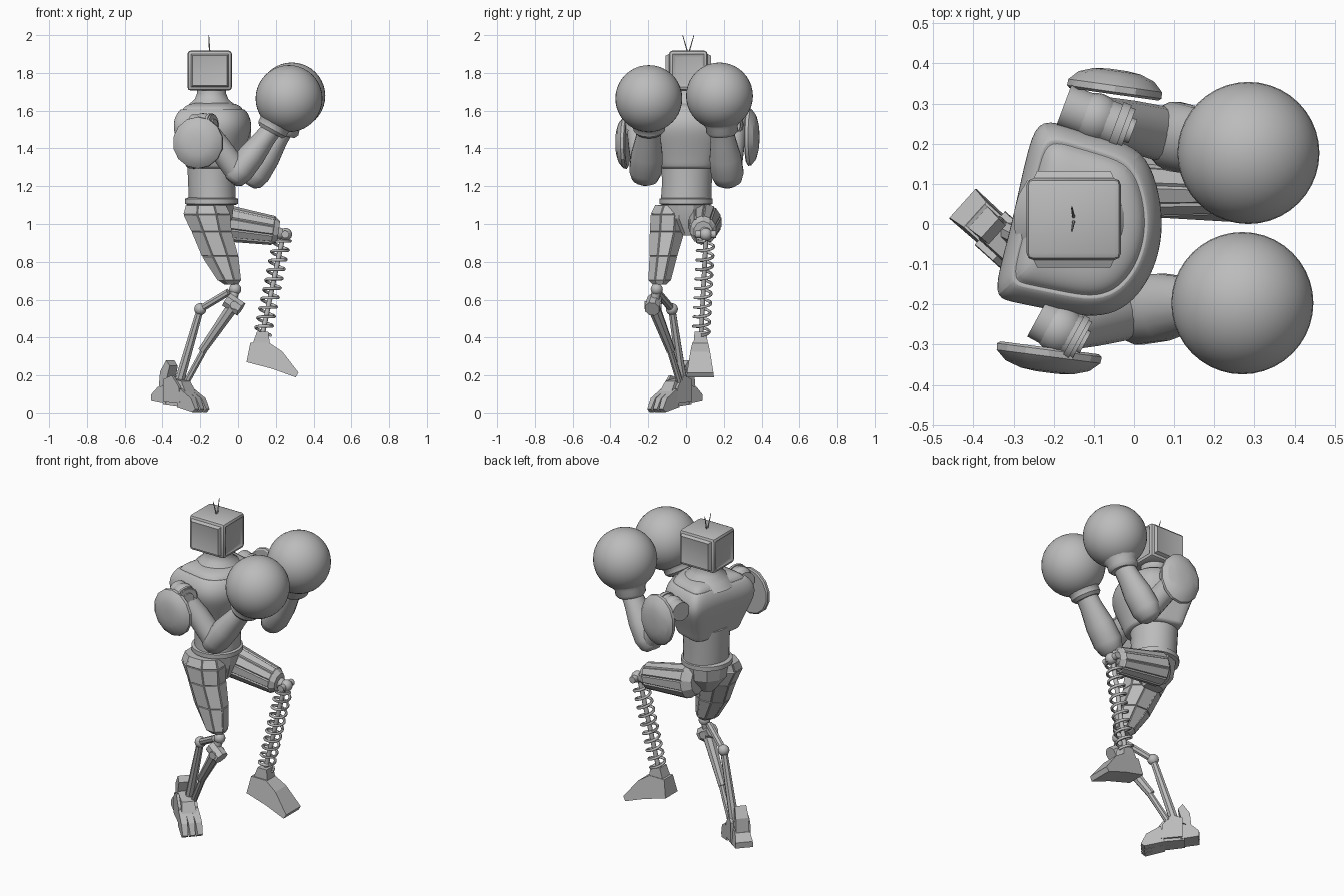
import bpy, bmesh, math
from mathutils import Vector, Matrix

cube = bpy.data.objects.get("Cube")
if cube:
    bpy.data.objects.remove(cube)

# Single metal colour
metal = bpy.data.materials.new("plain grey metal")
metal.use_nodes = True
GREY = (0.5, 0.5, 0.5, 1)
metal.diffuse_color = GREY
metal.node_tree.nodes["Principled BSDF"].inputs["Base Color"].default_value = GREY

X, Y, Z = Vector((1, 0, 0)), Vector((0, 1, 0)), Vector((0, 0, 1))


def shade(obj, angle):
    bpy.ops.object.select_all(action='DESELECT')
    obj.select_set(True)
    bpy.context.view_layer.objects.active = obj
    bpy.ops.object.shade_smooth_by_angle(angle=math.radians(angle))


def finish(name, bm, angle=40):
    bmesh.ops.recalc_face_normals(bm, faces=bm.faces[:])
    mesh = bpy.data.meshes.new(name)
    bm.to_mesh(mesh)
    bm.free()
    obj = bpy.data.objects.new(name, mesh)
    bpy.context.collection.objects.link(obj)
    mesh.materials.append(metal)
    if angle:
        shade(obj, angle)
    return obj


def loft(name, stations, side=X, axis=None, n=24, shape=None, panel=0, angle=40):
    """Skin rings (x, y, z, half width, half depth) lying across one axis."""
    if axis is None:
        axis = Vector(stations[-1][:3]) - Vector(stations[0][:3])
    axis = axis.normalized()
    v = axis.cross(side).normalized()
    u = v.cross(axis)
    if shape is None:
        turns = [(i + 0.5) * math.tau / n for i in range(n)]
        shape = [(math.cos(t), math.sin(t)) for t in turns]
    bm = bmesh.new()
    rings = []
    for x, y, z, a, b in stations:
        c = Vector((x, y, z))
        rings.append([bm.verts.new(c + u * a * p + v * b * q) for p, q in shape])
    walls = []
    count = len(shape)
    for low, high in zip(rings, rings[1:]):
        for i in range(count):
            j = (i + 1) % count
            walls.append(bm.faces.new((low[i], low[j], high[j], high[i])))
    bm.faces.new(rings[0][::-1])
    bm.faces.new(rings[-1])
    bmesh.ops.recalc_face_normals(bm, faces=bm.faces[:])
    if panel:
        big = [f for f in walls if f.calc_area() > 0.003]
        bmesh.ops.inset_individual(bm, faces=big, thickness=panel, depth=panel)
    return finish(name, bm, angle)


def rod(name, start, end, r, r_end=None, n=16):
    r_end = r_end or r
    side = Y if abs((Vector(end) - Vector(start)).normalized().y) < 0.8 else X
    return loft(name, [(*start, r, r), (*end, r_end, r_end)], side, n=n)


def ball(name, centre, r, segments=20):
    bm = bmesh.new()
    bmesh.ops.create_uvsphere(bm, u_segments=segments, v_segments=segments // 2, radius=r)
    bmesh.ops.translate(bm, verts=bm.verts, vec=centre)
    return finish(name, bm)


def prism(name, points, origin=(0, 0, 0), yaw=0):
    """Side profile (forward, up, half width) made solid and turned about z."""
    bm = bmesh.new()
    sides = [[bm.verts.new((x, s * w, z)) for x, z, w in points] for s in (-1, 1)]
    for ring in sides:
        bm.faces.new(ring)
    for i in range(len(points)):
        j = (i + 1) % len(points)
        bm.faces.new((sides[0][i], sides[0][j], sides[1][j], sides[1][i]))
    place = Matrix.Translation(origin) @ Matrix.Rotation(math.radians(yaw), 4, 'Z')
    bm.transform(place)
    return finish(name, bm, 0)


# Head: bevelled box with raised side panels and a recessed screen
bm = bmesh.new()
bmesh.ops.create_cube(bm, size=1)
bm.transform(Matrix.Translation((-0.15, 0.012, 1.812)) @ Matrix.Diagonal((0.236, 0.204, 0.212, 1)))
bmesh.ops.bevel(bm, geom=bm.edges[:], offset=0.018, segments=2, affect='EDGES', profile=0.5)
for f in [f for f in bm.faces if f.calc_area() > 0.02 and abs(f.normal.z) < 0.5]:
    rise = 0.018 if abs(f.normal.y) > 0.5 else -0.006
    bmesh.ops.inset_individual(bm, faces=[f], thickness=0.012, depth=rise)
    bmesh.ops.inset_individual(bm, faces=[f], thickness=0.014, depth=-0.003)
finish("head", bm, 35)
for s in (-1, 1):
    rod("antenna", (-0.15, 0.012 + s * 0.004, 1.91), (-0.155, 0.012 + s * 0.03, 2.0), 0.004, 0.002, 6)

# Neck, chest shell, abdomen, belt and pelvis
loft("neck", [(-0.14, 0.01, z, r, r) for z, r in
              ((1.59, 0.16), (1.63, 0.125), (1.66, 0.09), (1.69, 0.078), (1.72, 0.078))], axis=Z)
MID = (-0.13, 0.01)
plan = [(0.07, 0), (0.055, 0.1), (0.02, 0.18), (-0.06, 0.21), (-0.15, 0.235), (-0.23, 0.26),
        (-0.26, 0.2), (-0.3, 0), (-0.335, -0.12), (-0.34, -0.18), (-0.3, -0.19), (-0.2, -0.21),
        (-0.1, -0.23), (-0.03, -0.21), (0.02, -0.16), (0.055, -0.09)]
plan = [(x - MID[0], y - MID[1]) for x, y in plan]
levels = [(1.29, 0.62), (1.3, 0.71), (1.34, 0.76), (1.42, 0.9), (1.5, 1.04), (1.555, 1.01),
          (1.59, 0.92), (1.61, 0.83), (1.6, 0.8), (1.617, 0.77), (1.637, 0.62), (1.645, 0.3)]
chest = loft("chest_shell", [(*MID, z, s, s) for z, s in levels], axis=Z, shape=plan)
chest.modifiers.new("rounding", 'SUBSURF').levels = 2
chest.modifiers["rounding"].render_levels = 2
shade(chest, 60)
loft("abdomen", [(-0.135, 0, 1.11, 0.125, 0.135), (-0.14, 0.005, 1.22, 0.125, 0.132),
                 (-0.14, 0.005, 1.34, 0.13, 0.14)], axis=Z, n=32)
loft("belt", [(-0.14, 0, z, r, r) for z, r in
              ((1.1, 0.125), (1.107, 0.142), (1.133, 0.142), (1.14, 0.125))], axis=Z, n=32)
loft("pelvis", [(-0.14, 0, 1.11, 0.125, 0.13), (-0.14, 0, 1.03, 0.115, 0.12),
                (-0.13, 0.01, 0.94, 0.06, 0.04)], axis=Z, n=10, angle=25)


def arm(side, shoulder, elbow, wrist, glove, axle):
    """Shoulder joint, upper arm, forearm, cuff and round glove."""
    s, e, w, g = (Vector(p) for p in (shoulder, elbow, wrist, glove))
    a = Vector(axle)
    ball(side + "_shoulder_ball", s, 0.062)
    rod(side + "_shoulder_axle", s - a, s + a, 0.055, n=24)
    rod(side + "_axle_rim", s + a * 0.6, s + a * 0.85, 0.061, n=24)
    rod(side + "_axle_cap", s + a, s + a * 1.15, 0.032)
    loft(side + "_upper_arm", [(*s, 0.055, 0.055), (*s.lerp(e, 0.45), 0.064, 0.064),
                               (*e, 0.07, 0.065)], Y, n=16)
    path = ((-0.2, 0.04), (-0.13, 0.07), (0.05, 0.088), (0.4, 0.085), (0.75, 0.068), (1, 0.062))
    loft(side + "_forearm", [(*e.lerp(w, t), r, r * 0.85) for t, r in path], Y, n=16)
    loft(side + "_glove_cuff", [(*w.lerp(g, t), r, r) for t, r in
                                ((-0.15, 0.07), (-0.05, 0.085), (0.1, 0.085), (0.3, 0.11))], Y)
    ball(side + "_glove", g, 0.177, 40)


arm("right", (-0.185, -0.262, 1.525), (0, -0.215, 1.27), (0.185, -0.195, 1.51),
    (0.27, -0.197, 1.664), (0.055, -0.03, 0))
arm("left", (-0.095, 0.265, 1.525), (0.09, 0.22, 1.255), (0.24, 0.19, 1.5),
    (0.285, 0.177, 1.678), (0.08, -0.03, 0))


def shoulder_pad(name, base, normal, wide, tall):
    b, d = Vector(base), Vector(normal).normalized()
    dome = ((0, 0.94), (0.006, 1), (0.022, 0.99), (0.045, 0.8), (0.058, 0.5), (0.062, 0.2))
    loft(name, [(*(b + d * t), wide * k, tall * k) for t, k in dome], X, d, n=14, angle=25)


shoulder_pad("right_shoulder_pad", (-0.21, -0.308, 1.43), (-0.13, -0.99, 0), 0.135, 0.138)
shoulder_pad("left_shoulder_pad", (-0.05, 0.323, 1.46), (0.14, 0.99, 0), 0.122, 0.152)

# Standing right leg: faceted thigh, knee hardware and thin struts
loft("right_thigh", [(-0.17, -0.085, 1.1, 0.11, 0.08), (-0.165, -0.095, 1.05, 0.13, 0.095),
                     (-0.14, -0.1, 0.96, 0.11, 0.095), (-0.095, -0.12, 0.83, 0.1, 0.075),
                     (-0.045, -0.14, 0.7, 0.062, 0.06), (-0.035, -0.14, 0.68, 0.04, 0.04)],
     axis=Z, n=8, panel=0.004, angle=20)
knee, hock = (-0.015, -0.155, 0.655), (-0.2, -0.075, 0.55)
ball("right_knee_ball", knee, 0.032)
rod("right_knee_link", knee, (-0.03, -0.165, 0.59), 0.024)
rod("right_knee_barrel", (-0.06, -0.165, 0.6), (0.015, -0.18, 0.55), 0.042, n=8)
rod("right_knee_pin", (-0.02, -0.22, 0.57), (-0.02, -0.13, 0.57), 0.022, n=12)
rod("right_rear_link", (-0.05, -0.15, 0.64), hock, 0.02, n=8)
ball("right_hock_ball", hock, 0.032)
rod("right_rear_strut", hock, (-0.31, -0.02, 0.17), 0.02, 0.027, n=8)
rod("right_front_strut", (-0.03, -0.17, 0.56), (-0.19, -0.08, 0.33), 0.034, 0.024, n=8)
rod("right_front_piston", (-0.16, -0.095, 0.37), (-0.27, -0.035, 0.17), 0.018, n=8)

# Standing foot: narrow core, heel, brackets and three toes along one heading
FOOT, TURN = Vector((-0.307, -0.057, 0)), -42
across = Vector((0.67, 0.74, 0))
prism("right_foot_core", [(-0.08, 0.045, 0.045), (0.07, 0.03, 0.05), (0.09, 0.09, 0.045),
                          (0.04, 0.17, 0.035), (-0.07, 0.19, 0.035)], FOOT, TURN)
prism("right_heel", [(-0.16, 0.065, 0.05), (-0.06, 0.05, 0.048), (-0.05, 0.15, 0.042),
                     (-0.12, 0.14, 0.042), (-0.162, 0.1, 0.048)], FOOT, TURN)
prism("right_heel_guard", [(-0.12, 0.13, 0.036), (-0.07, 0.16, 0.036), (-0.045, 0.25, 0.032),
                           (-0.07, 0.28, 0.032), (-0.11, 0.22, 0.036)], FOOT, TURN)
for s in (-1, 0, 1):
    prism("right_toe", [(0.03, 0.03, 0.02), (0.14, 0.003, 0.018), (0.16, 0.02, 0.014),
                        (0.13, 0.08, 0.018), (0.05, 0.13, 0.02)],
          FOOT + across * s * 0.034, TURN + s * 3)
for s in (-1, 1):
    prism("right_ankle_bracket", [(-0.07, 0.06, 0.01), (0.05, 0.05, 0.01),
                                  (0.04, 0.14, 0.008), (-0.01, 0.2, 0.008), (-0.07, 0.18, 0.008)],
          FOOT + across * s * 0.047, TURN)

# Raised left leg: panelled thigh, knee joint, spring shin
loft("left_thigh", [(-0.14, 0.09, 1.01, 0.06, 0.07), (-0.1, 0.1, 1.01, 0.085, 0.095),
                    (0.19, 0.09, 0.965, 0.064, 0.072), (0.215, 0.09, 0.96, 0.05, 0.056)],
     Y, n=10, panel=0.007, angle=20)
rod("left_knee_socket", (0.19, 0.1, 0.955), (0.24, 0.105, 0.945), 0.04, 0.026, n=12)
ball("left_knee_ball", (0.252, 0.105, 0.945), 0.034)
rod("left_knee_pin", (0.25, 0.05, 0.945), (0.25, 0.16, 0.945), 0.02, n=12)
top, bottom = Vector((0.235, 0.105, 0.92)), Vector((0.13, 0.08, 0.42))
rod("left_shin_rod", top, bottom, 0.013, n=10)
curve = bpy.data.curves.new("left_shin_spring", 'CURVE')
curve.dimensions = '3D'
curve.bevel_depth = 0.008
curve.bevel_resolution = 1
spline = curve.splines.new('POLY')
TURNS, STEPS = 10, 20
spline.points.add(TURNS * STEPS)
down = (bottom - top).normalized()
u = down.cross(Y).normalized()
v = down.cross(u)
for i, point in enumerate(spline.points):
    t = i * math.tau / STEPS
    p = top.lerp(bottom, i / (TURNS * STEPS)) + (u * math.cos(t) + v * math.sin(t)) * 0.043
    point.co = (*p, 1)
spring = bpy.data.objects.new("left_shin_spring", curve)
bpy.context.collection.objects.link(spring)
curve.materials.append(metal)
bpy.ops.object.select_all(action='DESELECT')
spring.select_set(True)
bpy.context.view_layer.objects.active = spring
bpy.ops.object.convert(target='MESH')
shade(spring, 60)

# Raised foot: ankle block and wedge
prism("left_ankle_block", [(0.075, 0.36, 0.038), (0.17, 0.36, 0.038),
                           (0.16, 0.43, 0.032), (0.1, 0.43, 0.032)], (0, 0.077, 0))
prism("left_foot", [(0.045, 0.27, 0.058), (0.18, 0.235, 0.066), (0.305, 0.19, 0.073),
                    (0.32, 0.215, 0.07), (0.235, 0.325, 0.052), (0.165, 0.372, 0.042),
                    (0.065, 0.372, 0.042)], (0, 0.075, 0))
